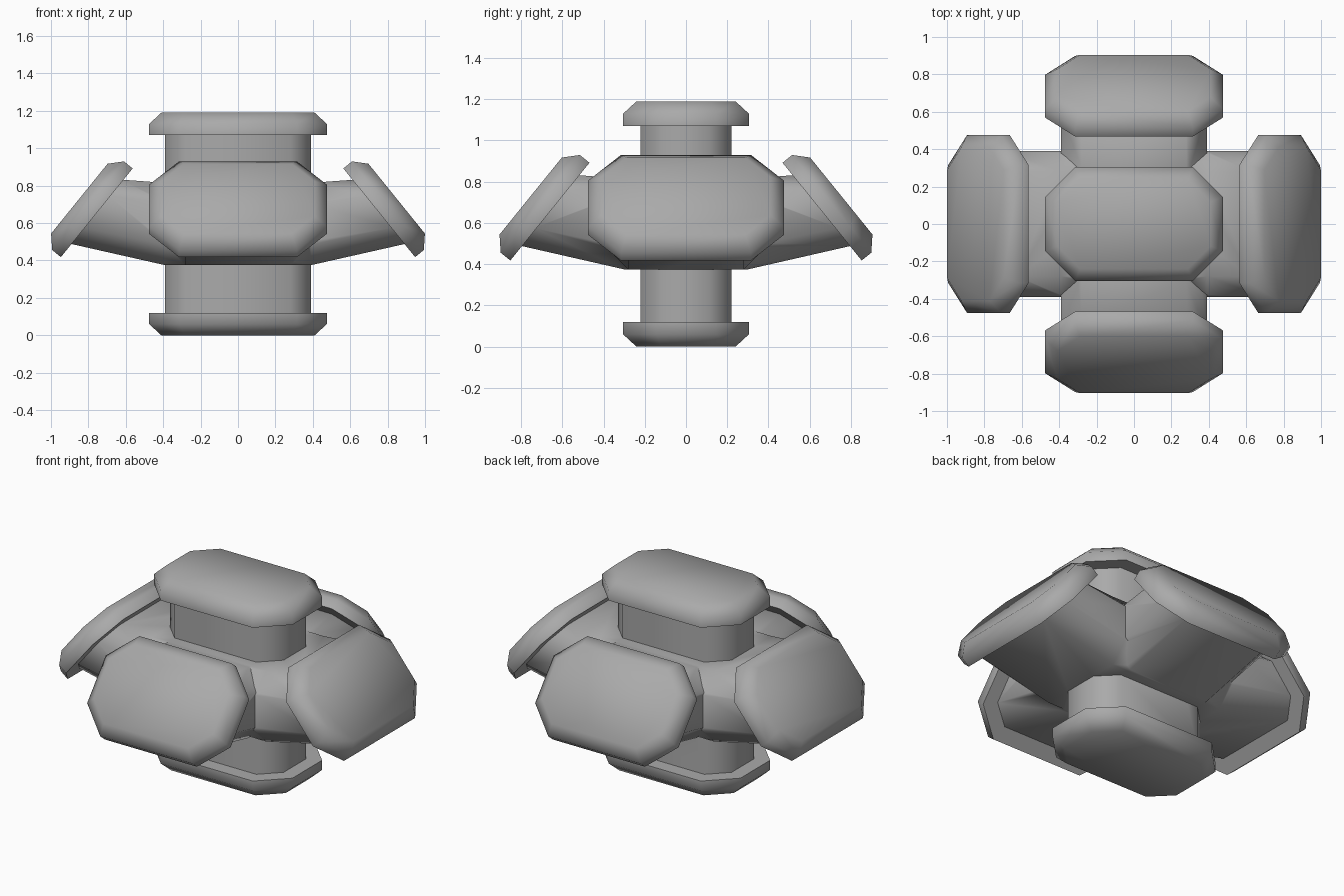
import bpy, bmesh, math
from mathutils import Vector

cube = bpy.data.objects.get("Cube")
if cube:
    bpy.data.objects.remove(cube, do_unlink=True)

grey = bpy.data.materials.new("plain_grey")
grey.use_nodes = True
colour = (0.4, 0.4, 0.4, 1)
grey.diffuse_color = colour
grey.node_tree.nodes["Principled BSDF"].inputs["Base Color"].default_value = colour

X, Y, Z = Vector((1, 0, 0)), Vector((0, 1, 0)), Vector((0, 0, 1))
MID = 0.595       # height of the core centre
NECK = 0.085      # inset of the neck outline from the plate outline
TILT = math.radians(39)


def octagon(centre, u, v, inset=0.0):
    """Chamfered rectangle, long along u and short along v."""
    a, b, c = 0.475 - inset, 0.305 - inset, 0.16 - 0.59 * inset
    pts = [(a, b - c), (a - c, b), (c - a, b), (-a, b - c),
           (-a, c - b), (c - a, -b), (a - c, -b), (a, c - b)]
    return [centre + u * p + v * q for p, q in pts]


def loft(name, sections):
    """Skin a list of octagons and cap both ends."""
    bm = bmesh.new()
    rings = [[bm.verts.new(p) for p in s] for s in sections]
    for r, s in zip(rings, rings[1:]):
        for i in range(8):
            j = (i + 1) % 8
            bm.faces.new((r[i], r[j], s[j], s[i]))
    bm.faces.new(rings[0])
    bm.faces.new(rings[-1])
    bmesh.ops.recalc_face_normals(bm, faces=bm.faces)
    mesh = bpy.data.meshes.new(name)
    bm.to_mesh(mesh)
    bm.free()
    mesh.materials.append(grey)
    ob = bpy.data.objects.new(name, mesh)
    bpy.context.collection.objects.link(ob)
    return ob


def activate(ob):
    bpy.ops.object.select_all(action='DESELECT')
    ob.select_set(True)
    bpy.context.view_layer.objects.active = ob


def smooth(ob):
    activate(ob)
    bpy.ops.object.shade_smooth_by_angle(angle=math.radians(60))


def plate(name, centre, u, v, n):
    """Octagonal plate with a bevelled outer rim."""
    smooth(loft(name, [octagon(centre, u, v),
                       octagon(centre + n * 0.06, u, v),
                       octagon(centre + n * 0.12, u, v, 0.065)]))


def side_frame(out, reach):
    """Centre, slope direction and normal of a tilted side plate."""
    n = out * math.cos(TILT) + Z * math.sin(TILT)
    v = Z * math.cos(TILT) - out * math.sin(TILT)
    return out * reach + Z * 0.655, v, n


def cross_arm(name, axis, u, reach, inner):
    """Bent beam running from one side plate through the core to the other."""
    ends = []
    for out in (axis, -axis):
        c, v, n = side_frame(out, reach)
        ends.append([octagon(c + n * 0.01, u, v, NECK),
                     octagon(out * inner + Z * MID, u, Z, NECK)])
    return loft(name, ends[0] + ends[1][::-1])


# Core: upright neck joined with the two crossing arms
body = loft("core_body", [octagon(Z * h, X, Y, NECK) for h in (0.11, 1.08)])
for arm in (cross_arm("side_arms", X, Y, 0.755, 0.39),
            cross_arm("front_back_arms", Y, X, 0.66, 0.30)):
    mod = body.modifiers.new("join", 'BOOLEAN')
    mod.operation, mod.solver, mod.object = 'UNION', 'EXACT', arm
    activate(body)
    bpy.ops.object.modifier_apply(modifier=mod.name)
    bpy.data.objects.remove(arm, do_unlink=True)
smooth(body)

# Top and bottom plates
plate("top_plate", Z * 1.07, X, Y, Z)
plate("bottom_plate", Z * 0.12, X, Y, -Z)

# Four tilted side plates
for name, out, u, reach in (("left_plate", X, Y, 0.755), ("right_plate", -X, Y, 0.755),
                            ("front_plate", -Y, X, 0.66), ("back_plate", Y, X, 0.66)):
    c, v, n = side_frame(out, reach)
    plate(name, c, u, v, n)
